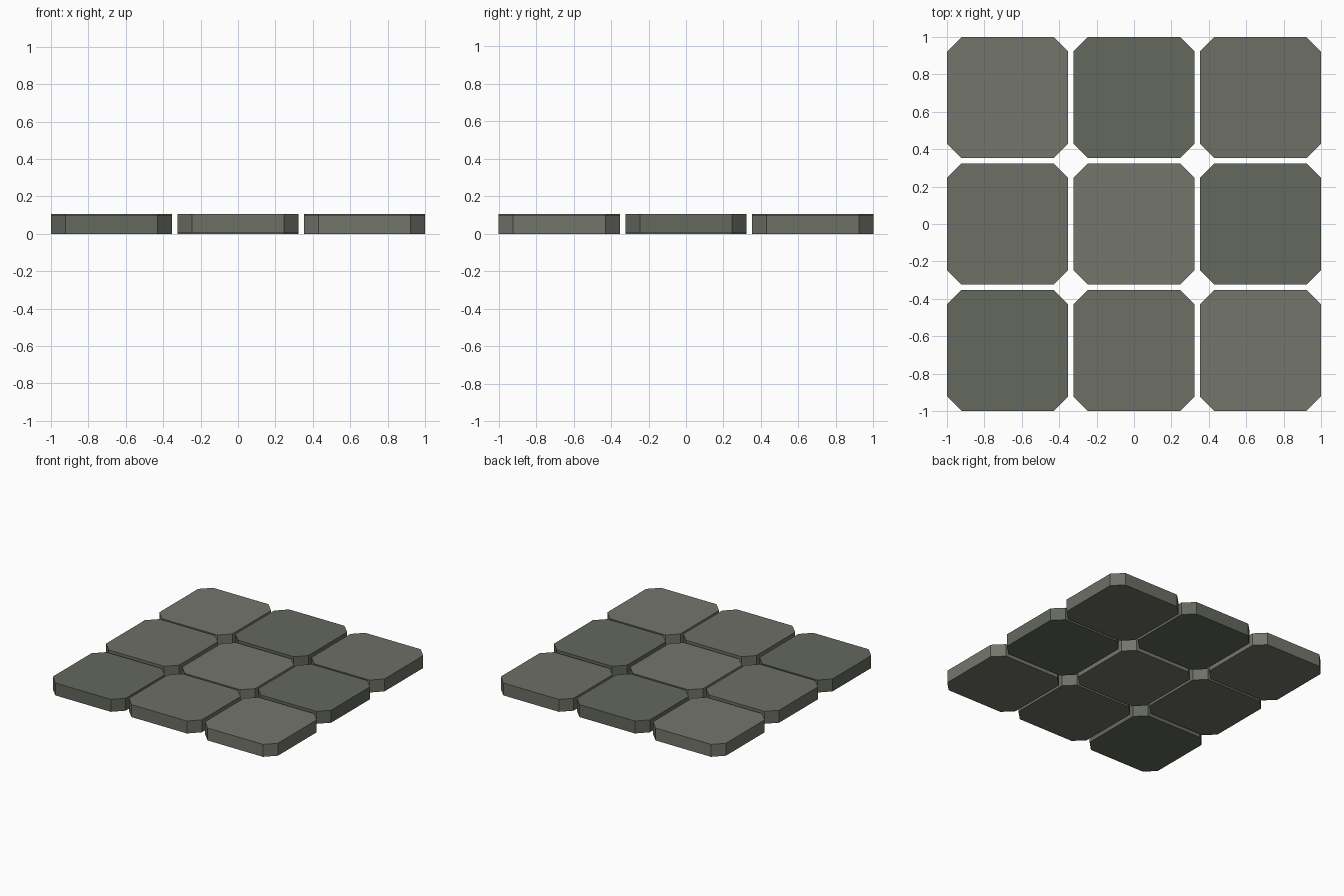
import bpy, bmesh

if "Cube" in bpy.data.objects:
    bpy.data.objects.remove(bpy.data.objects["Cube"])

SIZE, PITCH, CUT, THICK, LIFT = 0.648, 0.676, 0.078, 0.1, 0.007


def material(name, rgb):
    m = bpy.data.materials.new(name)
    m.diffuse_color = (*rgb, 1)
    m.use_nodes = True
    m.node_tree.nodes["Principled BSDF"].inputs["Base Color"].default_value = m.diffuse_color
    return m


stones = [material("dark_green_stone", (0.125, 0.14, 0.11)),
          material("grey_stone", (0.155, 0.158, 0.13)),
          material("light_stone", (0.175, 0.18, 0.15))]


# Square paving slab with clipped corners
def slab(name, x, y, z, mat):
    h, c = SIZE / 2, SIZE / 2 - CUT
    outline = [(c, -h), (h, -c), (h, c), (c, h), (-c, h), (-h, c), (-h, -c), (-c, -h)]
    bm = bmesh.new()
    base = bm.faces.new([bm.verts.new((px, py, 0)) for px, py in outline])
    top = bmesh.ops.extrude_face_region(bm, geom=[base], use_keep_orig=True)
    verts = [v for v in top["geom"] if isinstance(v, bmesh.types.BMVert)]
    bmesh.ops.translate(bm, verts=verts, vec=(0, 0, THICK))
    bmesh.ops.recalc_face_normals(bm, faces=bm.faces)
    mesh = bpy.data.meshes.new(name)
    bm.to_mesh(mesh)
    bm.free()
    mesh.materials.append(mat)
    obj = bpy.data.objects.new(name, mesh)
    obj.location = (x, y, z)
    bpy.context.collection.objects.link(obj)


# Three by three grid, alternate slabs slightly raised, stones cycling diagonally
for i in range(3):
    for j in range(3):
        slab(f"paving_slab_{i}_{j}", (i - 1) * PITCH, (j - 1) * PITCH,
             LIFT * ((i + j) % 2), stones[(i + j) % 3])
